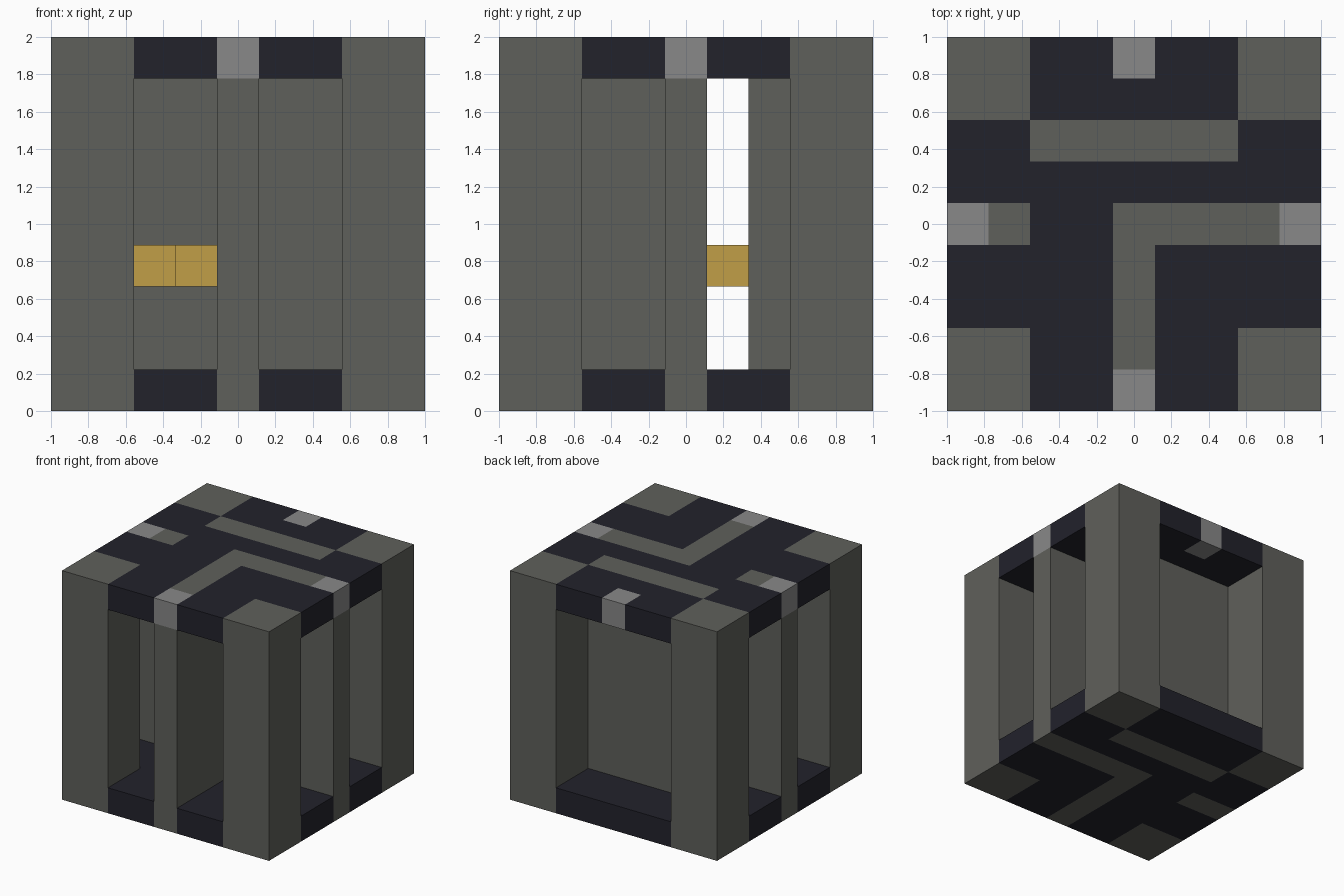
import bpy
import bmesh

cube = bpy.data.objects.get("Cube")
if cube:
    bpy.data.objects.remove(cube, do_unlink=True)

N = 9           # cells along each side
U = 2 / N       # cell size
TOP = N - 1     # level where the ceiling starts

# Floor plan, back row first. C corner posts, W back wall, L angled wall,
# S side wall; l, s, b are the cells under a lamp; dots are open.
PLAN = [
    "CC..b..CC",
    "CC.....CC",
    "..WWWWW..",
    ".........",
    "sS..LLLLl",
    "....L....",
    "....L....",
    "CC..L..CC",
    "CC..l..CC",
]


def material(name, rgb):
    linear = [((c / 255 + 0.055) / 1.055) ** 2.4 for c in rgb] + [1]
    m = bpy.data.materials.new(name)
    m.use_nodes = True
    m.diffuse_color = linear
    m.node_tree.nodes["Principled BSDF"].inputs["Base Color"].default_value = linear
    return m


stone = material("stone grey", (95, 96, 91))
dark = material("dark slate", (34, 34, 43))
light = material("light grey", (136, 136, 136))
gold = material("gold", (193, 159, 71))


def cells(letters):
    return [(x, N - 1 - row) for row, line in enumerate(PLAN)
            for x, c in enumerate(line) if c in letters]


def prism(name, footprint, low, high, mat):
    """Raise a set of plan cells from one level to another as a solid."""
    bm = bmesh.new()
    for x, y in footprint:
        corners = [(x, y), (x + 1, y), (x + 1, y + 1), (x, y + 1)]
        bm.faces.new([bm.verts.new((i * U - 1, j * U - 1, low * U)) for i, j in corners])
    bmesh.ops.remove_doubles(bm, verts=bm.verts, dist=U / 100)
    base = bm.faces[:]
    raised = bmesh.ops.extrude_face_region(bm, geom=base, use_keep_orig=True)
    verts = [g for g in raised["geom"] if isinstance(g, bmesh.types.BMVert)]
    bmesh.ops.translate(bm, verts=verts, vec=(0, 0, (high - low) * U))
    bmesh.ops.recalc_face_normals(bm, faces=bm.faces)
    mesh = bpy.data.meshes.new(name)
    bm.to_mesh(mesh)
    bm.free()
    mesh.materials.append(mat)
    obj = bpy.data.objects.new(name, mesh)
    bpy.context.collection.objects.link(obj)
    return obj


# Full-height walls
for name, letter in (("corner_posts", "C"), ("back_wall", "W"),
                     ("angled_wall", "L"), ("side_wall", "S")):
    prism(name, cells(letter), 0, N, stone)

# Wall ends that stop below the lamps
prism("lamp_posts", cells("ls"), 0, TOP, stone)

# Floor and ceiling fill the open cells
prism("floor", cells(".b"), 0, 1, dark)
prism("ceiling", cells("."), TOP, N, dark)

# Lamps set in the ceiling at the middle of each side
prism("lamps", cells("lsb"), TOP, N, light)

# Gold blocks on the walls inside
prism("back_gold_block", [(2, 5)], 3, 4, gold)
prism("front_gold_block", [(3, 2)], 3, 4, gold)
